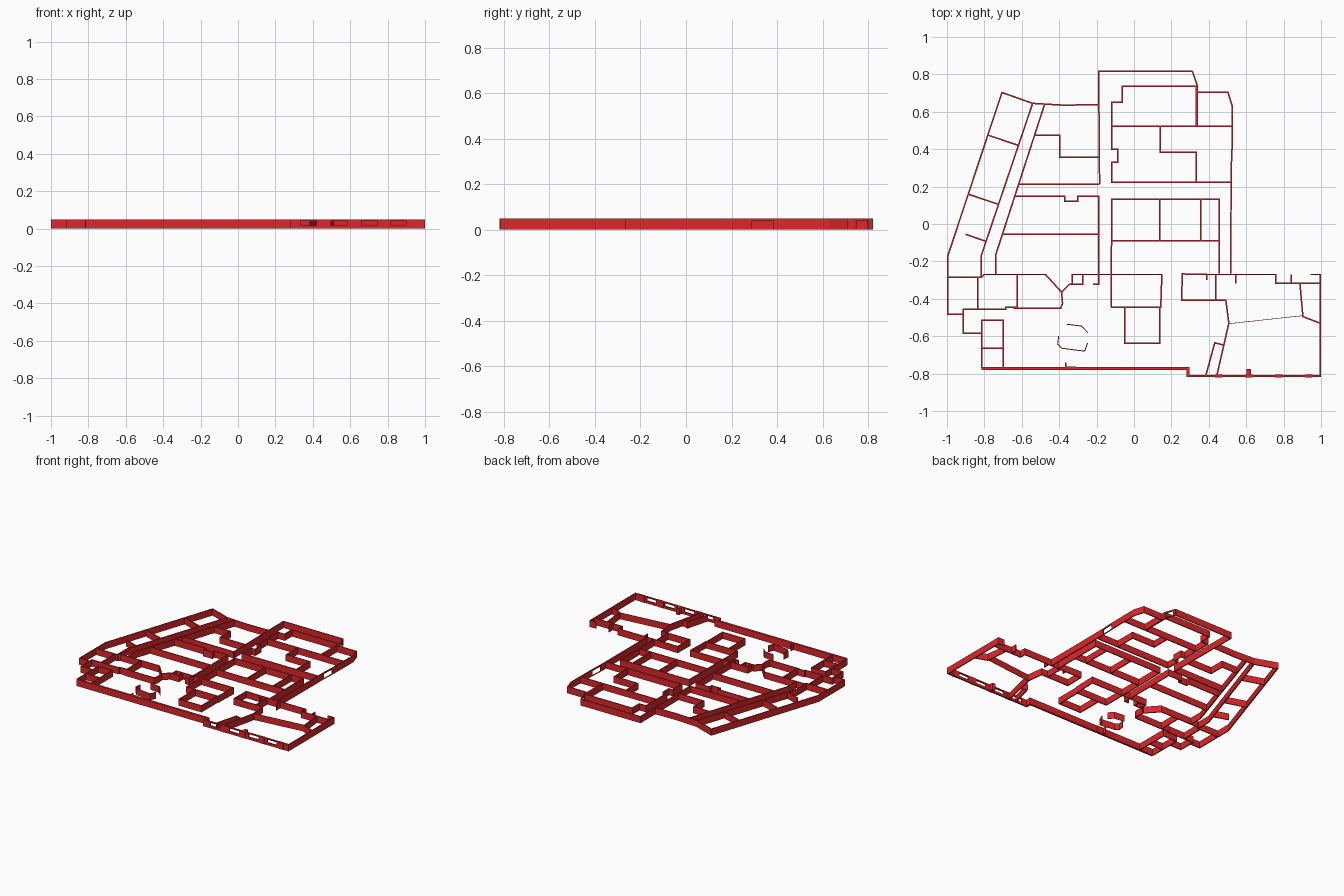
import bpy, bmesh
from mathutils import Vector

H = 0.05      # wall height
T = 0.008     # usual wall thickness

red = bpy.data.materials.new("wall_red")
red.diffuse_color = (0.72, 0.02, 0.025, 1)


def ribbon(bm, pts, t=T, z0=0.0, z1=H):
    """Add a solid wall with mitred corners along an open path."""
    p = [Vector(q) for q in pts]
    dirs = [(b - a).normalized() for a, b in zip(p, p[1:])]
    rings = []
    for i, c in enumerate(p):
        d0, d1 = dirs[max(i - 1, 0)], dirs[min(i, len(dirs) - 1)]
        n0, n1 = Vector((-d0.y, d0.x)), Vector((-d1.y, d1.x))
        m = (n0 + n1).normalized()
        m *= t / 2 / max(m.dot(n0), 0.4)
        l, r = c + m, c - m
        rings.append([bm.verts.new((*l, z0)), bm.verts.new((*r, z0)),
                      bm.verts.new((*r, z1)), bm.verts.new((*l, z1))])
    for a, b in zip(rings, rings[1:]):
        for k in range(4):
            j = (k + 1) % 4
            bm.faces.new((a[k], a[j], b[j], b[k]))
    bm.faces.new(rings[0][::-1])
    bm.faces.new(rings[-1])


def opened(bm, a, b, gaps, t, sill, head):
    """Straight wall with openings given as fractions of its length."""
    a, b = Vector(a), Vector(b)
    if sill > 0:
        ribbon(bm, (a, b), t, 0, sill)
    ribbon(bm, (a, b), t, head, H)
    cuts = [0] + [f for g in gaps for f in g] + [1]
    for s, e in zip(cuts[::2], cuts[1::2]):
        ribbon(bm, (a.lerp(b, s), a.lerp(b, e)), t, sill, head)


def finish(name, bm):
    bmesh.ops.recalc_face_normals(bm, faces=bm.faces)
    me = bpy.data.meshes.new(name)
    bm.to_mesh(me)
    bm.free()
    me.materials.append(red)
    bpy.context.collection.objects.link(bpy.data.objects.new(name, me))


def walls(name, paths, t=T):
    bm = bmesh.new()
    for path in paths:
        ribbon(bm, path, t)
    finish(name, bm)


# slanted west wing
walls("west_wing_walls", [
    [(-.542, .645), (-.706, .703), (-.996, -.172), (-.996, -.482), (-.912, -.482)],
    [(-.189, .639), (-.37, .635), (-.542, .645), (-.816, -.167), (-.816, -.285), (-.996, -.285)],
    [(-.478, .64), (-.74, -.167), (-.74, -.27)],
    [(-.778, .474), (-.617, .42)],
    [(-.885, .159), (-.724, .105)],
    [(-.90, -.055), (-.794, -.092)],
])

# rooms between the west wing and the central corridor
walls("west_room_walls", [
    [(-.531, .474), (-.397, .474), (-.397, .356), (-.184, .356)],
    [(-.617, .213), (-.184, .213)],
    [(-.639, .148), (-.371, .148), (-.371, .121), (-.301, .121), (-.301, .148),
     (-.189, .148), (-.189, -.322), (-.22, -.322)],
    [(-.703, -.055), (-.189, -.055)],
])

# north block
walls("north_outer_wall", [
    [(-.184, .213), (-.189, .821 - T / 2), (.312, .821 - T / 2)],
    [(.339, .738), (.339, .522)],
    [(.339, .705), (.502, .705), (.526, .628), (.524, .40)],
    [(.519, .28), (.518, -.265)],
])
bm = bmesh.new()
opened(bm, (.312, .821 - T / 2), (.339, .738), [(.22, .88)], T, .004, .04)
opened(bm, (.524, .40), (.519, .28), [(.12, .92)], T, .004, .04)
finish("north_outer_openings", bm)
walls("north_room_walls", [
    [(-.119, .522), (-.119, .65), (-.062, .65), (-.062, .736), (.334, .736), (.334, .522)],
    [(-.119, .522), (.526, .522)],
    [(-.119, .522), (-.119, .40), (-.087, .40), (-.087, .33), (-.119, .33),
     (-.119, .223), (.518, .223)],
    [(.14, .522), (.14, .383), (.334, .383), (.334, .223)],
])

# central block
walls("central_room_walls", [
    [(-.122, -.444), (-.119, .132), (.457, .132), (.457, -.265)],
    [(-.119, -.089), (.457, -.089)],
    [(.138, .132), (.138, -.089)],
    [(.357, .132), (.357, -.089)],
    [(-.33, -.322), (-.33, -.27), (.149, -.27), (.143, -.444), (-.122, -.444)],
    [(-.05, -.444), (-.05, -.637), (.138, -.637), (.138, -.444)],
])

# south-west rooms
walls("southwest_room_walls", [
    [(-.816, -.285), (-.80, -.27), (-.473, -.27), (-.387, -.365), (-.382, -.424),
     (-.392, -.45), (-.644, -.45)],
    [(-.387, -.365), (-.345, -.322), (-.274, -.322), (-.274, -.27)],
    [(-.625, -.27), (-.625, -.445), (-.685, -.445), (-.685, -.455), (-.912, -.455),
     (-.912, -.584), (-.815, -.584)],
    [(-.835, -.285), (-.835, -.455)],
    [(-.815, -.77), (-.815, -.515), (-.698, -.515), (-.698, -.77)],
    [(-.815, -.664), (-.698, -.664)],
    [(-.366, -.74), (-.366, -.765), (-.31, -.765)],
])

# free-standing curved enclosure
walls("round_enclosure", [
    [(-.36, -.536), (-.28, -.546), (-.248, -.58)],
    [(-.403, -.60), (-.408, -.643), (-.387, -.664), (-.264, -.68), (-.248, -.637)],
], .005)

# south-east rooms
walls("southeast_room_walls", [
    [(.437, -.408), (.437, -.27)],
    [(.39, -.30), (.39, -.27)],
    [(.443, -.81), (.507, -.53), (.491, -.408), (.255, -.408), (.258, -.267),
     (.39, -.27), (.758, -.27), (.758, -.317), (.994, -.317)],
    [(.887, -.317), (.903, -.495), (.994, -.53)],
    [(.544, -.27), (.544, -.317)],
    [(.84, -.27), (.84, -.317)],
    [(.384, -.81), (.432, -.635), (.48, -.648)],
    [(.995, -.81), (.995, -.27), (.945, -.27)],
])
walls("thin_partition", [[(.507, -.533), (.903, -.49)]], .003)

# front facade, solid on the left and windowed on the right
walls("front_wall", [[(-.815, -.773), (.288, -.773), (.288, -.815)]], .016)
bm = bmesh.new()
x0, x1 = .28, .999
wins = [(.335, .42), (.498, .583), (.66, .745), (.815, .898)]
opened(bm, (x0, -.812), (x1, -.812), [[(x - x0) / (x1 - x0) for x in w] for w in wins],
       .012, .018, .042)
finish("front_window_wall", bm)

# piers between the windows
walls("window_piers", [[(x - .02, -.812), (x + .02, -.812)] for x in (.453, .614, .775, .935)], .017)
walls("entry_pier", [[(.614, -.81), (.614, -.775)]], .025)
